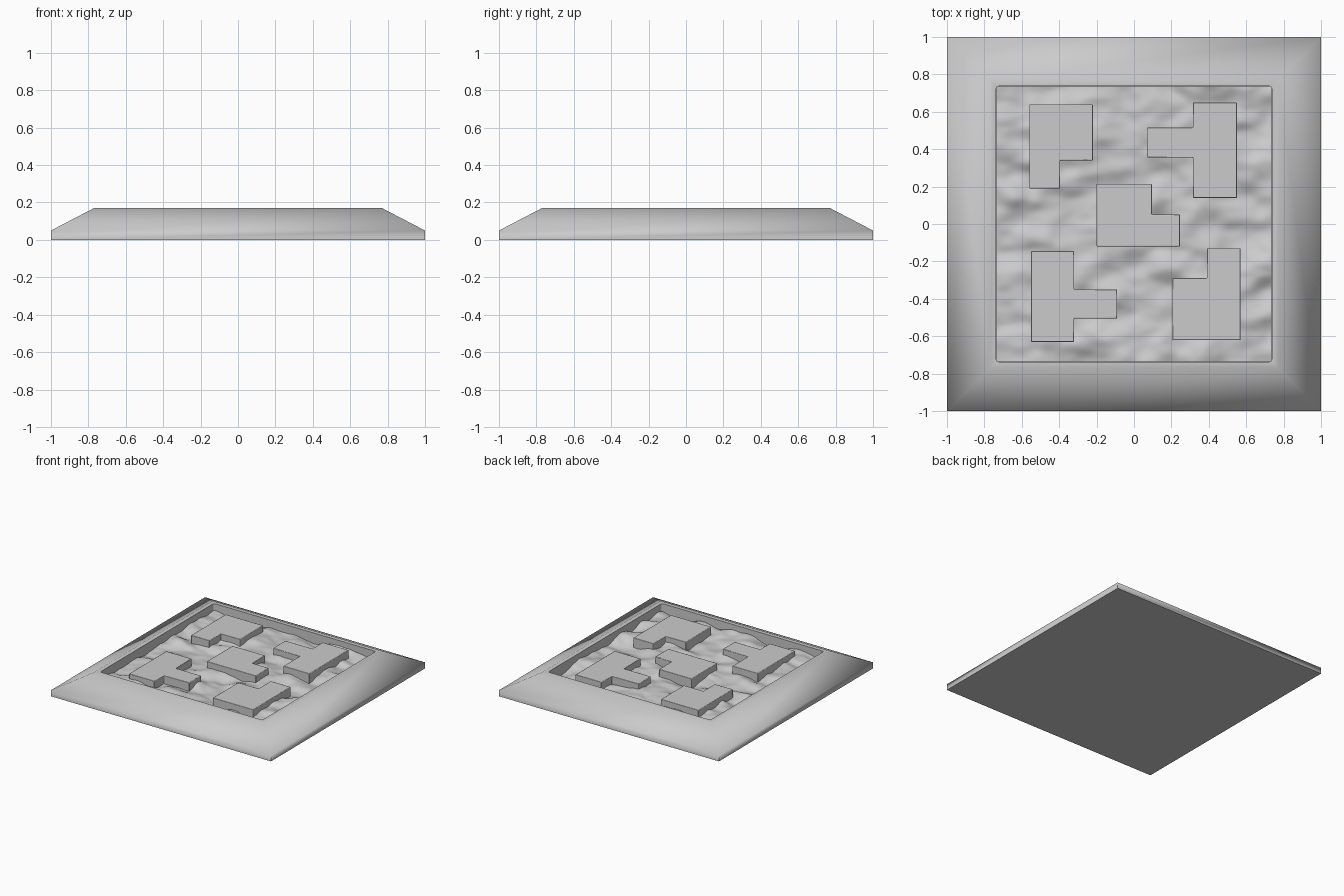
import bpy, bmesh
from mathutils import Vector, noise

if "Cube" in bpy.data.objects:
    bpy.data.objects.remove(bpy.data.objects["Cube"])


def finish(name, bm, angle):
    bmesh.ops.recalc_face_normals(bm, faces=bm.faces)
    mesh = bpy.data.meshes.new(name)
    bm.to_mesh(mesh)
    bm.free()
    ob = bpy.data.objects.new(name, mesh)
    bpy.context.collection.objects.link(ob)
    bpy.ops.object.select_all(action='DESELECT')
    ob.select_set(True)
    bpy.context.view_layer.objects.active = ob
    bpy.ops.object.shade_smooth_by_angle(angle=angle)
    return ob


# Sloped square frame: (half width, height) profile swept round four corners
profile = [(1, 0), (1, 0.05), (0.77, 0.17), (0.737, 0.17), (0.737, 0.03)]
corners = [(-1, -1), (1, -1), (1, 1), (-1, 1)]
bm = bmesh.new()
loops = [[bm.verts.new((sx * r, sy * r, z)) for sx, sy in corners] for r, z in profile]
for a, b in zip(loops, loops[1:]):
    for i in range(4):
        j = (i + 1) % 4
        bm.faces.new((a[i], a[j], b[j], b[i]))
bm.faces.new(loops[0][::-1])
bm.faces.new(loops[-1])
inner = [bm.edges.get((loops[3][i], loops[4][i])) for i in range(4)]
bmesh.ops.bevel(bm, geom=inner, offset=0.014, segments=3, profile=0.5, affect='EDGES')
finish("sloped_frame", bm, 1.2)

# Rippled ground inside the frame
bm = bmesh.new()
bmesh.ops.create_grid(bm, x_segments=120, y_segments=120, size=0.736)
for v in bm.verts:
    p = Vector((v.co.x * 5.5, v.co.y * 7.5, 3.7))
    v.co.z = 0.105 + 0.038 * noise.noise(p) + 0.008 * noise.noise(p * 2.1)
finish("rippled_ground", bm, 1.2)

# Flat-topped stepped blocks set into the ground
outlines = {
    "block_back_left": [(-.56, .64), (-.56, .19), (-.395, .19), (-.395, .34),
                        (-.22, .34), (-.22, .64)],
    "block_back_right": [(.55, .65), (.315, .65), (.315, .515), (.07, .515),
                         (.07, .355), (.315, .355), (.315, .14), (.55, .14)],
    "block_centre": [(-.2, .215), (-.2, -.12), (.245, -.12), (.245, .05),
                     (.095, .05), (.095, .215)],
    "block_front_left": [(-.55, -.145), (-.55, -.63), (-.32, -.63), (-.32, -.505),
                         (-.09, -.505), (-.09, -.35), (-.32, -.35), (-.32, -.145)],
    "block_front_right": [(.205, -.62), (.57, -.62), (.57, -.13), (.39, -.13),
                          (.39, -.29), (.205, -.29)],
}
for name, pts in outlines.items():
    bm = bmesh.new()
    base = bm.faces.new([bm.verts.new((x, y, 0.04)) for x, y in pts])
    ext = bmesh.ops.extrude_face_region(bm, geom=[base], use_keep_orig=True)
    for v in ext["geom"]:
        if isinstance(v, bmesh.types.BMVert):
            v.co.z = 0.165
    ob = finish(name, bm, 0.6)
    mod = ob.modifiers.new("soft_edges", 'BEVEL')
    mod.width = 0.004
    mod.segments = 2
    mod.limit_method = 'ANGLE'
